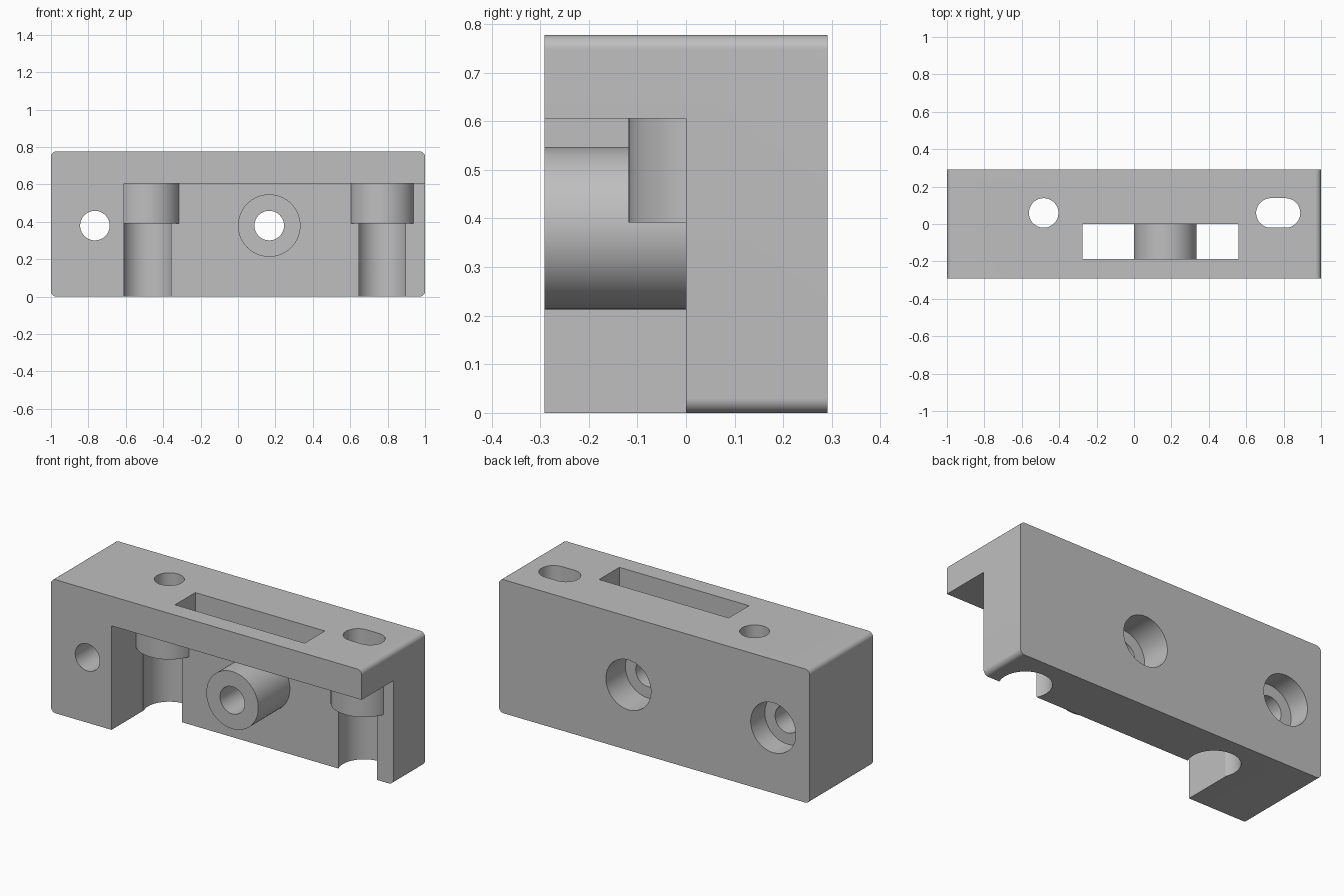
import bpy
import bmesh
from math import cos, sin, pi, radians
from mathutils import Vector

cube = bpy.data.objects.get("Cube")
if cube:
    bpy.data.objects.remove(cube, do_unlink=True)

grey = bpy.data.materials.new("plain grey")
grey.use_nodes = True
grey.diffuse_color = (0.52, 0.52, 0.52, 1)
grey.node_tree.nodes["Principled BSDF"].inputs["Base Color"].default_value = (0.52, 0.52, 0.52, 1)


def rounded(cx, cy, hx, hy, r=0.0, steps=16):
    """Rectangle outline with round corners; a circle when hx = hy = r."""
    points = []
    for quarter, (sx, sy) in enumerate([(1, 1), (-1, 1), (-1, -1), (1, -1)]):
        for i in range(steps + 1 if r else 1):
            a = (quarter + i / steps) * pi / 2
            p = Vector((cx + sx * (hx - r) + r * cos(a), cy + sy * (hy - r) + r * sin(a)))
            if all((p - q).length > 1e-5 for q in points):
                points.append(p)
    return points


def circle(cx, cy, r):
    return rounded(cx, cy, r, r, r)


def prism(name, outline, axis, start, end):
    """Extrude an outline along y (outline in x, z) or z (outline in x, y)."""
    def place(p, d):
        return (p.x, d, p.y) if axis == "y" else (p.x, p.y, d)
    bm = bmesh.new()
    a, b = [[bm.verts.new(place(p, d)) for p in outline] for d in (start, end)]
    bm.faces.new(a)
    bm.faces.new(b)
    for i in range(len(a)):
        j = (i + 1) % len(a)
        bm.faces.new((a[i], a[j], b[j], b[i]))
    bmesh.ops.recalc_face_normals(bm, faces=bm.faces)
    mesh = bpy.data.meshes.new(name)
    bm.to_mesh(mesh)
    bm.free()
    mesh.materials.append(grey)
    obj = bpy.data.objects.new(name, mesh)
    bpy.context.collection.objects.link(obj)
    return obj


def combine(operation, tool):
    mod = body.modifiers.new(tool.name, "BOOLEAN")
    mod.operation = operation
    mod.solver = "EXACT"
    mod.object = tool
    bpy.context.view_layer.objects.active = body
    bpy.ops.object.modifier_apply(modifier=mod.name)
    bpy.data.objects.remove(tool, do_unlink=True)


def cut(*args):
    combine("DIFFERENCE", prism(*args))


def add(*args):
    combine("UNION", prism(*args))


DEPTH, HEIGHT, HOLE = 0.291, 0.777, 0.079
LID, BOSS_Z, BOSS_Y = 0.605, 0.392, 0.059
MID = 0.38
LEFT_X, RIGHT_X = -0.483, 0.771

# Main block with rounded long edges
body = prism("mounting_block", rounded(0, HEIGHT / 2, 1, HEIGHT / 2, 0.03), "y", -DEPTH, DEPTH)

# Front pocket, open below and at the end
cut("pocket", rounded(0.295, LID / 2 - 0.1, 0.905, LID / 2 + 0.1), "y", -0.5, 0)

# Vertical bores and the bosses above them
for x in (LEFT_X, RIGHT_X):
    cut("bore", circle(x, BOSS_Y, 0.1375), "z", -0.1, BOSS_Z)
    add("boss", circle(x, BOSS_Y, 0.177), "z", BOSS_Z, LID + 0.08)

# Round post in the pocket
add("post", circle(0.167, MID, 0.167), "y", -DEPTH, 0.05)

# Lid openings: round hole, long hole and rectangular window
cut("round_hole", circle(LEFT_X, BOSS_Y, HOLE), "z", 0.3, 1)
cut("long_hole", rounded(RIGHT_X, BOSS_Y, 0.118, HOLE, HOLE), "z", 0.3, 1)
cut("window", rounded(0.142, -0.093, 0.417, 0.093), "z", 0.58, 1)

# Screw holes with counterbores at the back
for x, sink in ((-0.765, 0.13), (0.167, 0.18)):
    cut("screw_hole", circle(x, MID, HOLE), "y", -0.5, 0.5)
    cut("counterbore", circle(x, MID, 0.145), "y", DEPTH - sink, 0.5)

bpy.ops.object.select_all(action="DESELECT")
body.select_set(True)
bpy.context.view_layer.objects.active = body
bpy.ops.object.shade_smooth_by_angle(angle=radians(30))
